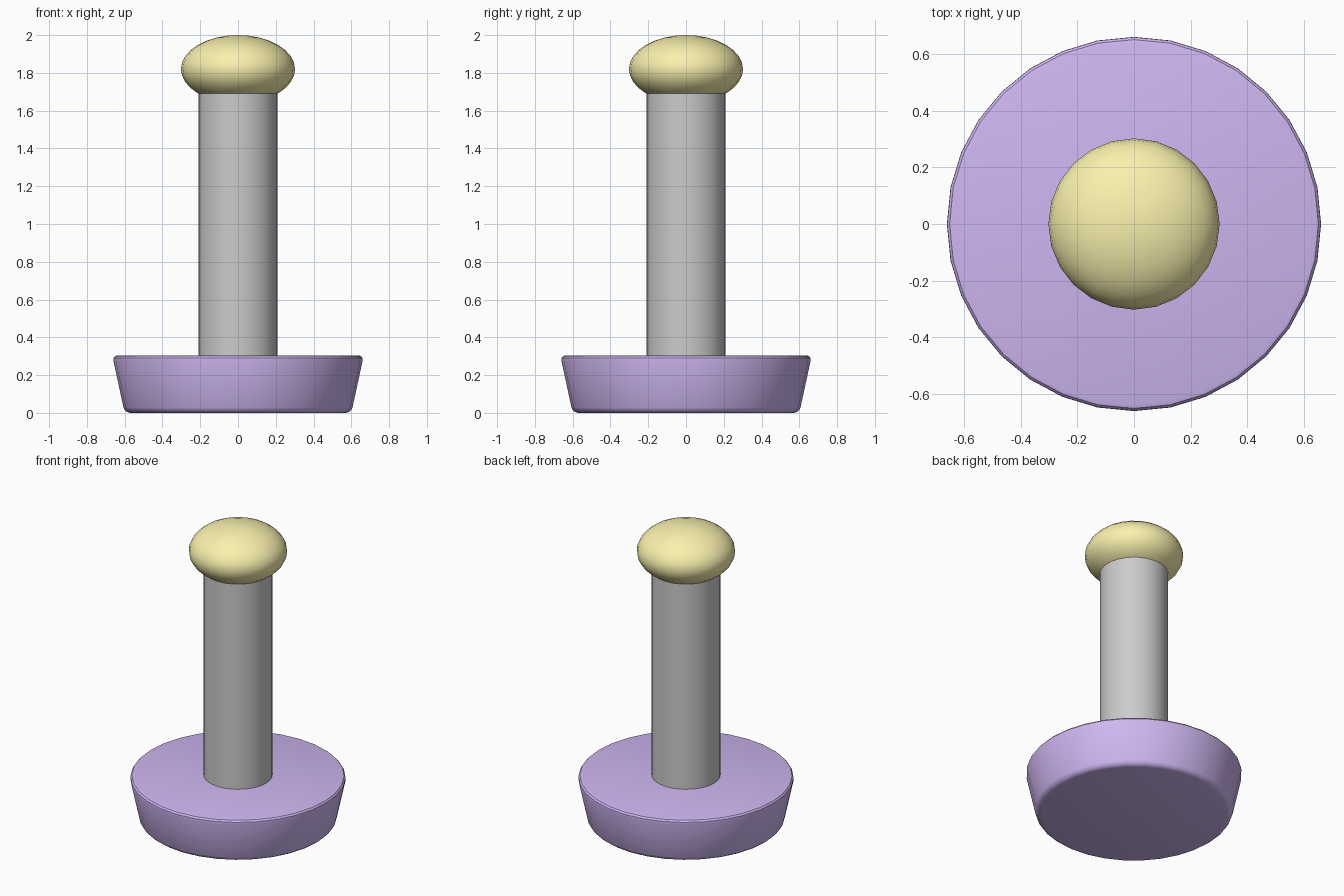
import bpy
import math

if "Cube" in bpy.data.objects:
    bpy.data.objects.remove(bpy.data.objects["Cube"])


def finish(obj, name, color=None):
    obj.name = name
    if color:
        mat = bpy.data.materials.new(name + "_material")
        mat.diffuse_color = color
        mat.use_nodes = True
        mat.node_tree.nodes["Principled BSDF"].inputs["Base Color"].default_value = mat.diffuse_color
        obj.data.materials.append(mat)
    bpy.ops.object.shade_smooth_by_angle(angle=math.radians(35))


# Base: disc that flares upward, with rounded rims
H = 0.305
bpy.ops.mesh.primitive_cone_add(vertices=32, radius1=0.60, radius2=0.666,
                                depth=H, location=(0, 0, H / 2))
base = bpy.context.object
bevel = base.modifiers.new("rim_bevel", 'BEVEL')
bevel.width = 0.03
bevel.segments = 3
bevel.limit_method = 'ANGLE'
bevel.angle_limit = math.radians(40)
bpy.ops.object.modifier_apply(modifier=bevel.name)
finish(base, "base", (0.62, 0.47, 0.88, 1))

# Post: plain cylinder running through the base into the knob
bottom, top = 0.001, 1.70
bpy.ops.mesh.primitive_cylinder_add(vertices=32, radius=0.21, depth=top - bottom,
                                    location=(0, 0, (top + bottom) / 2))
finish(bpy.context.object, "post")

# Knob: flattened ball
bpy.ops.mesh.primitive_uv_sphere_add(segments=24, ring_count=16, radius=1,
                                     location=(0, 0, 1.82))
knob = bpy.context.object
knob.scale = (0.302, 0.302, 0.18)
bpy.ops.object.transform_apply(location=False, rotation=False, scale=True)
finish(knob, "knob", (0.95, 0.88, 0.42, 1))
